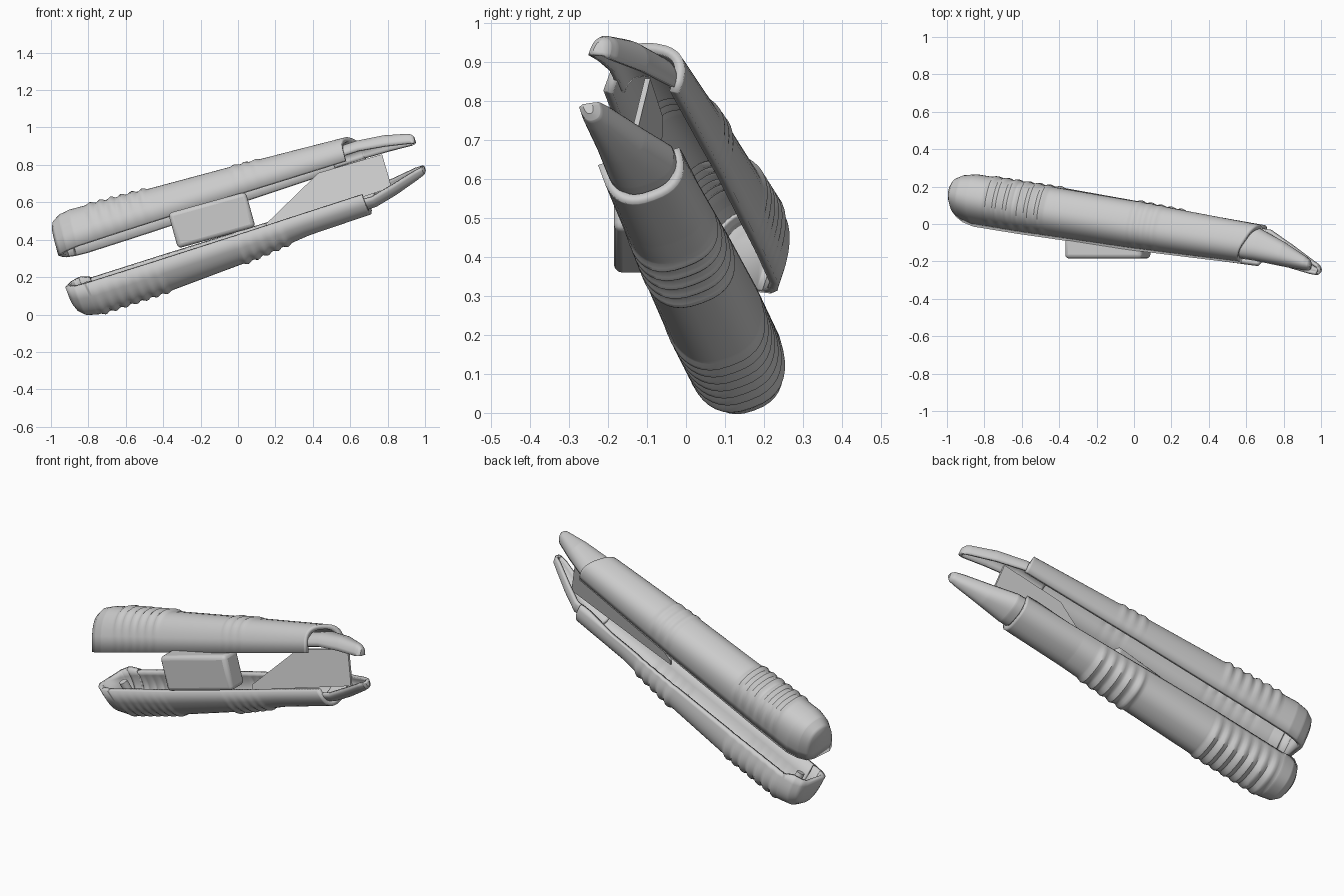
import bpy, bmesh, math
from mathutils import Vector, Matrix

if "Cube" in bpy.data.objects:
    bpy.data.objects.remove(bpy.data.objects["Cube"])


def finish(obj, angle=35):
    bpy.ops.object.select_all(action='DESELECT')
    obj.select_set(True)
    bpy.context.view_layer.objects.active = obj
    bpy.ops.object.shade_smooth_by_angle(angle=math.radians(angle))


def make(name, bm):
    me = bpy.data.meshes.new(name)
    bm.to_mesh(me)
    bm.free()
    obj = bpy.data.objects.new(name, me)
    bpy.context.collection.objects.link(obj)
    return obj


def lerp_station(stations, x):
    for p, q in zip(stations, stations[1:]):
        if x <= q[0] + 1e-6:
            t = (x - p[0]) / (q[0] - p[0])
            return [a + (b - a) * t for a, b in zip(p, q)]
    return stations[-1]


class Frame:
    """Rim centre line of one half: x -> point, plus across (V) and depth (W) directions."""
    def __init__(self, z0, slope, roll, up):
        self.z0, self.slope, self.up = z0, slope, up
        self.A = Vector((1, -0.155, slope)).normalized()
        v = Vector((0, 0.2, roll)).normalized()
        self.V = (v - self.A * v.dot(self.A)).normalized()
        w = self.V.cross(self.A)
        self.W = -w if up else w

    def point(self, x, v, w):
        base = Vector((x, -0.0095 - 0.155 * x, self.z0 + self.slope * x))
        return base + self.V * v + self.W * w


def shell(name, fr, stations, thick, bands=(), shear=0.0, cap_rear=True, cap_front=False,
          near=0.0, far=0.0, dip=0.0):
    """Loft a U section; stations are (x, side offset, half width, depth, rim offset).
    near / far lengthen the two side walls past the rim line, dip lowers the far wall mid-length."""
    n, x0, x1 = 20, stations[0][0], stations[-1][0]
    steps = int((x1 - x0) / 0.011)
    xs = sorted({round(x0 + (x1 - x0) * i / steps, 4) for i in range(steps + 1)}
                | {s[0] for s in stations})
    bm = bmesh.new()
    rings = []
    for x in xs:
        _, vc, a, d, w0 = lerp_station(stations, x)
        rib = 0.0
        for b0, b1, amp in bands:
            if b0 < x < b1:
                rib += amp * math.sin(math.pi * (x - b0) / 0.055) ** 2
        drop = dip * max(0, min(1, (x + .84) / .05, (.62 - x) / .2))
        ring = []
        for j in range(n + 1):
            f = math.pi * j / n
            c, s = math.cos(f), math.sin(f)
            v = -math.copysign(abs(c) ** 0.8, c) * (a + rib * s)
            w = max(s, 0) ** 0.8 * (d + rib)
            if j == 0:
                w = -near
            elif j == n:
                w = min(drop - far, 0.12 * d + .004)
            sx = x + shear * v * max(0, (x - 0.3) / (x1 - 0.3)) if shear else x
            ring.append(bm.verts.new(fr.point(sx, vc + v, w0 + w)))
        rings.append(ring)
    faces = []
    for r, q in zip(rings, rings[1:]):
        faces += [(r[j], r[j + 1], q[j + 1], q[j]) for j in range(n)]
    if cap_rear:
        faces.append(rings[0][::-1])
    if cap_front:
        faces.append(rings[-1])
    for f in faces:
        bm.faces.new(f[::-1] if fr.up else f)
    obj = make(name, bm)
    m = obj.modifiers.new("wall", 'SOLIDIFY')
    m.thickness, m.offset = thick, -1
    finish(obj)
    return obj


upper = Frame(0.645, 0.323, -0.07, True)
lower = Frame(0.425, 0.316, 0.07, False)

# Handle halves with grip ribs
shell("upper_handle_shell", upper,
      [(-.957, 0, .06, .14, 0), (-.942, 0, .09, .168, 0), (-.9, 0, .115, .192, 0),
       (-.84, 0, .13, .199, 0), (-.6, 0, .132, .182, 0), (0, 0, .125, .148, 0),
       (.625, 0, .105, .108, 0)],
      0.026, bands=[(-.76, -.43, .012), (0, .165, .007)], shear=0.35, near=.04, far=.012)
shell("lower_handle_shell", lower,
      [(-.91, 0, .06, .09, 0), (-.895, 0, .09, .13, 0), (-.86, 0, .115, .165, 0),
       (-.8, 0, .126, .18, 0), (-.4, 0, .128, .175, 0), (0, 0, .122, .152, 0),
       (.35, 0, .113, .112, 0), (.68, 0, .106, .105, 0)],
      0.026, bands=[(-.79, -.405, .012), (-.02, .255, .012)], near=.035, far=.005, dip=.025)

# Tapered nose of each half, leaning to the near side
shell("upper_nose", upper,
      [(.5, 0, .088, .068, 0), (.66, 0, .088, .07, 0), (.8, -.025, .064, .07, -.022),
       (.92, -.05, .036, .058, -.048), (.94, -.055, .027, .048, -.05),
       (.95, -.058, .013, .032, -.05)],
      0.016, cap_rear=False, cap_front=True, near=.005)
shell("lower_nose", lower,
      [(.6, 0, .09, .075, 0), (.72, 0, .09, .074, 0), (.84, -.025, .063, .068, -.03),
       (.97, -.055, .036, .054, -.067), (1.01, -.063, .026, .042, -.073),
       (1.022, -.066, .012, .026, -.073)],
      0.016, cap_rear=False, cap_front=True, near=.005)

# Trapezoid blade standing between the halves
bm = bmesh.new()
outline = [(.15, .455), (.82, .68), (.81, .72), (.77, .857), (.43, .757), (.15, .485)]
sides = []
for off in (-.007, .007):
    sides.append([bm.verts.new((x, -.115 - .155 * (x - .79) + .2 * (z - .79) + off, z))
                  for x, z in outline])
bm.faces.new(sides[0])
bm.faces.new(sides[1][::-1])
for i in range(len(outline)):
    k = (i + 1) % len(outline)
    bm.faces.new((sides[0][k], sides[0][i], sides[1][i], sides[1][k]))
finish(make("blade", bm))

# Slider button block
bm = bmesh.new()
bmesh.ops.create_cube(bm, size=1)
bmesh.ops.scale(bm, vec=(.43, .12, .195), verts=bm.verts)
slider = make("slider_block", bm)
slider.matrix_world = (Matrix.Translation((-.14, -.125, .505))
                       @ Matrix.Rotation(math.radians(-15.5), 4, 'Y'))
bev = slider.modifiers.new("round", 'BEVEL')
bev.width, bev.segments = .022, 3
finish(slider)

# Screw post inside the rear of the lower half
bm = bmesh.new()
bmesh.ops.create_cone(bm, cap_ends=True, segments=16, radius1=.026, radius2=.022, depth=.14)
post = make("screw_post", bm)
post.rotation_euler = lower.W.to_track_quat('-Z', 'Y').to_euler()
post.location = lower.point(-.81, 0, .07)
finish(post)
